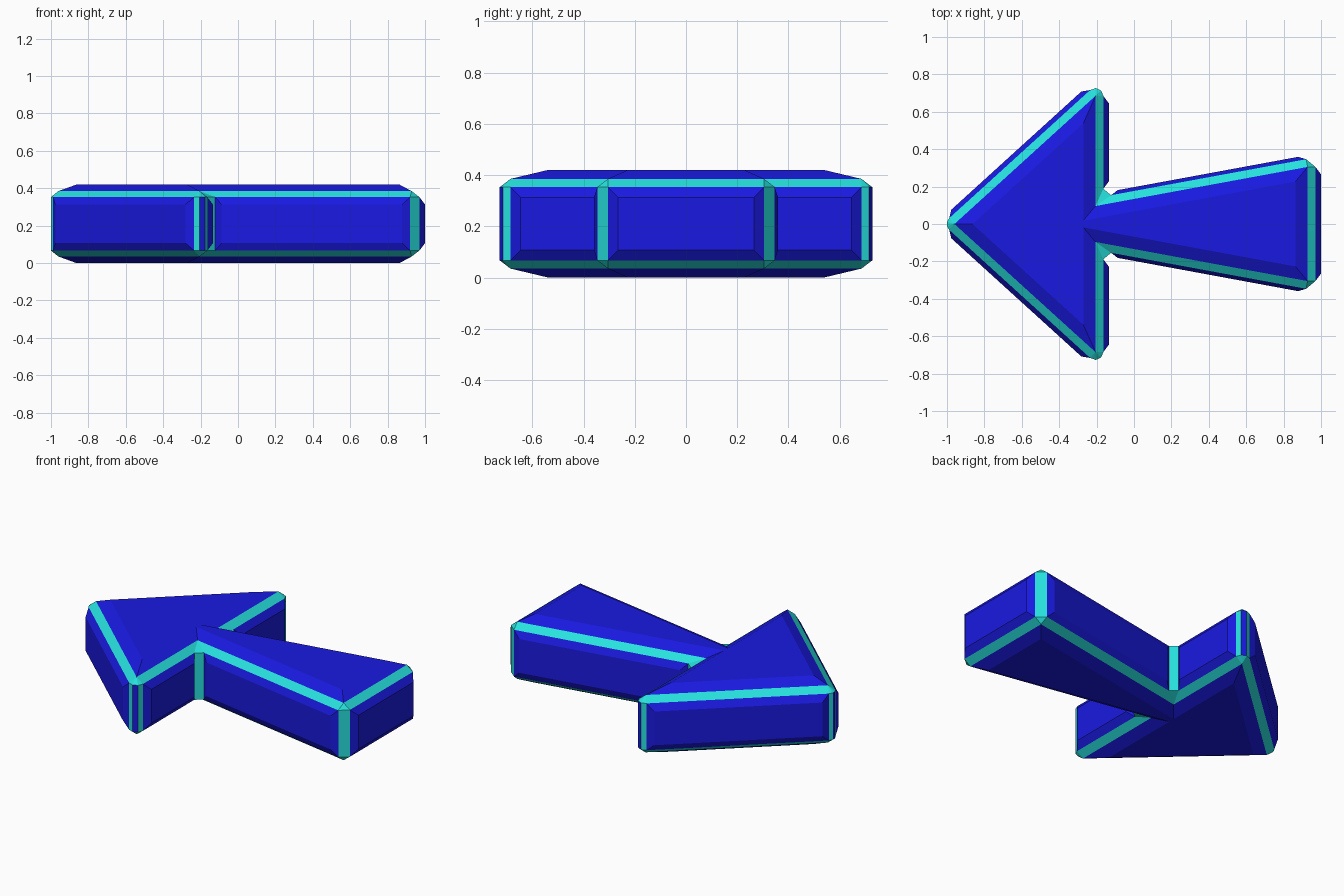
import bpy, bmesh, math
from mathutils import Vector

if "Cube" in bpy.data.objects:
    bpy.data.objects.remove(bpy.data.objects["Cube"])

R = 0.042            # width of the trim band
Z_WALL, Z_CAP = 0.143, 0.175   # half heights about the mid plane
Z_MID, RISE = 0.21, 0.035

def material(name, color):
    m = bpy.data.materials.new(name)
    m.diffuse_color = color
    m.use_nodes = True
    m.node_tree.nodes["Principled BSDF"].inputs["Base Color"].default_value = m.diffuse_color
    return m

# Cap outline, clockwise from the tip; lower half mirrored
half = [(-0.206, 0.685), (-0.206, 0.096), (0.928, 0.305)]
cap = [Vector(p) for p in [(-0.96, 0)] + half + [(x, -y) for x, y in reversed(half)]]
n = len(cap)

def normal(i):
    d = (cap[(i + 1) % n] - cap[i]).normalized()
    return Vector((-d.y, d.x))

def wall_points(i):
    """Outer points round one corner: an arc outside, a chamfer in the notch."""
    a, b = normal(i - 1), normal(i)
    turn = a.angle_signed(b)          # positive is clockwise
    if turn < 0:
        edge = cap[i] + (a + b) * R / (1 + a.dot(b))
        back = (cap[i - 1] - cap[i]).normalized()
        ahead = (cap[(i + 1) % n] - cap[i]).normalized()
        return [edge + back * R, edge + ahead * R]
    steps = 3 if turn > math.radians(92) and i not in (3, 4) else 1
    start = math.atan2(a.y, a.x)
    return [cap[i] + R * Vector((math.cos(start - turn * k / steps),
                                 math.sin(start - turn * k / steps)))
            for k in range(steps + 1)]

bm = bmesh.new()
def vert(p, z):
    return bm.verts.new((p.x, p.y, Z_MID + z))

def face(verts, trim):
    f = bm.faces.new(verts)
    f.material_index = int(trim)
    return f

corners = [wall_points(i) for i in range(n)]
caps = {s: [vert(p, s * Z_CAP) for p in cap] for s in (1, -1)}
walls = {s: [[vert(p, s * Z_WALL) for p in c] for c in corners] for s in (1, -1)}
panels = [face(caps[1], False), face(caps[-1], False)]
sides = []
for i in range(n):
    j = (i + 1) % n
    # Corner strips and the small fans above and below them
    last = len(corners[i]) - 1
    for k in range(last):
        face([walls[1][i][k], walls[1][i][k + 1], walls[-1][i][k + 1], walls[-1][i][k]],
             not (last == 3 and k == 1))
        for s in (1, -1):
            face([caps[s][i], walls[s][i][k], walls[s][i][k + 1]], True)
    # Straight wall with trim along its top and bottom
    sides.append(face([walls[1][i][-1], walls[1][j][0], walls[-1][j][0], walls[-1][i][-1]], False))
    for s in (1, -1):
        face([caps[s][i], caps[s][j], walls[s][j][0], walls[s][i][-1]], True)
bmesh.ops.recalc_face_normals(bm, faces=bm.faces[:])

# Raised panels on the caps and walls
bmesh.ops.inset_individual(bm, faces=panels, thickness=0.065, depth=RISE, use_even_offset=True)
for f in sides:
    f.normal_update()
    bmesh.ops.inset_individual(bm, faces=[f], thickness=0.04,
                               depth=0.018 + 0.012 * abs(f.normal.x), use_even_offset=True)

mesh = bpy.data.meshes.new("arrow")
bm.to_mesh(mesh)
bm.free()
arrow = bpy.data.objects.new("arrow", mesh)
bpy.context.collection.objects.link(arrow)
mesh.materials.append(material("blue", (0.01, 0.01, 0.75, 1)))
mesh.materials.append(material("teal_trim", (0.02, 0.75, 0.72, 1)))
